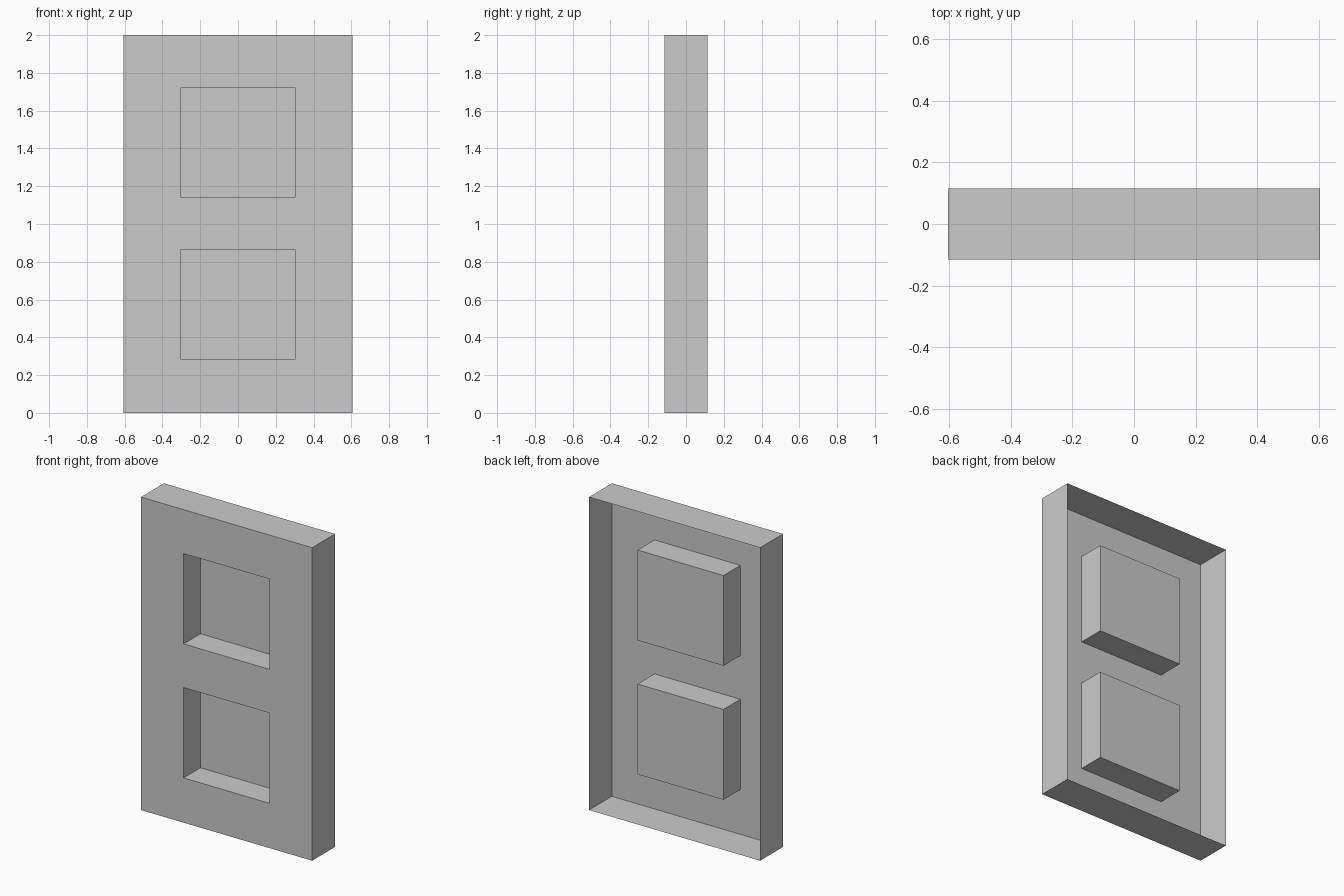
import bpy, bmesh

if "Cube" in bpy.data.objects:
    bpy.data.objects.remove(bpy.data.objects["Cube"])

W, D, H = 0.605, 0.115, 2.0        # half width, half depth, height
PW, RECESS = 0.304, 0.17           # half width and depth of each recess
XS = [-W, -PW, PW, W]
ZS = [0, 0.286, 0.863, 1.142, 1.719, H]

bm = bmesh.new()

# Front sheet: a grid of quads facing -y
grid = [[bm.verts.new((x, -D, z)) for x in XS] for z in ZS]
cells = {}
for r in range(len(ZS) - 1):
    for c in range(len(XS) - 1):
        cells[r, c] = bm.faces.new((grid[r][c], grid[r][c + 1],
                                    grid[r + 1][c + 1], grid[r + 1][c]))
rim = [e for e in bm.edges if e.is_boundary]

# Two square recesses pushed back into the panel
for row in (1, 3):
    new = bmesh.ops.extrude_discrete_faces(bm, faces=[cells[row, 1]])["faces"]
    bmesh.ops.translate(bm, verts=new[0].verts, vec=(0, RECESS, 0))

# Outer skirt running to the open back
new = bmesh.ops.extrude_edge_only(bm, edges=rim)["geom"]
bmesh.ops.translate(bm, vec=(0, 2 * D, 0),
                    verts=[v for v in new if isinstance(v, bmesh.types.BMVert)])

bmesh.ops.recalc_face_normals(bm, faces=bm.faces)
bm.faces.ensure_lookup_table()
front = min(bm.faces, key=lambda f: f.calc_center_median().y)
if front.normal.y > 0:
    bmesh.ops.reverse_faces(bm, faces=bm.faces)

# Merge coplanar strips for clean flat faces
bmesh.ops.dissolve_limit(bm, angle_limit=0.01, verts=bm.verts, edges=bm.edges)

mesh = bpy.data.meshes.new("recessed_panel")
bm.to_mesh(mesh)
bm.free()
bpy.context.collection.objects.link(bpy.data.objects.new("recessed_panel", mesh))
